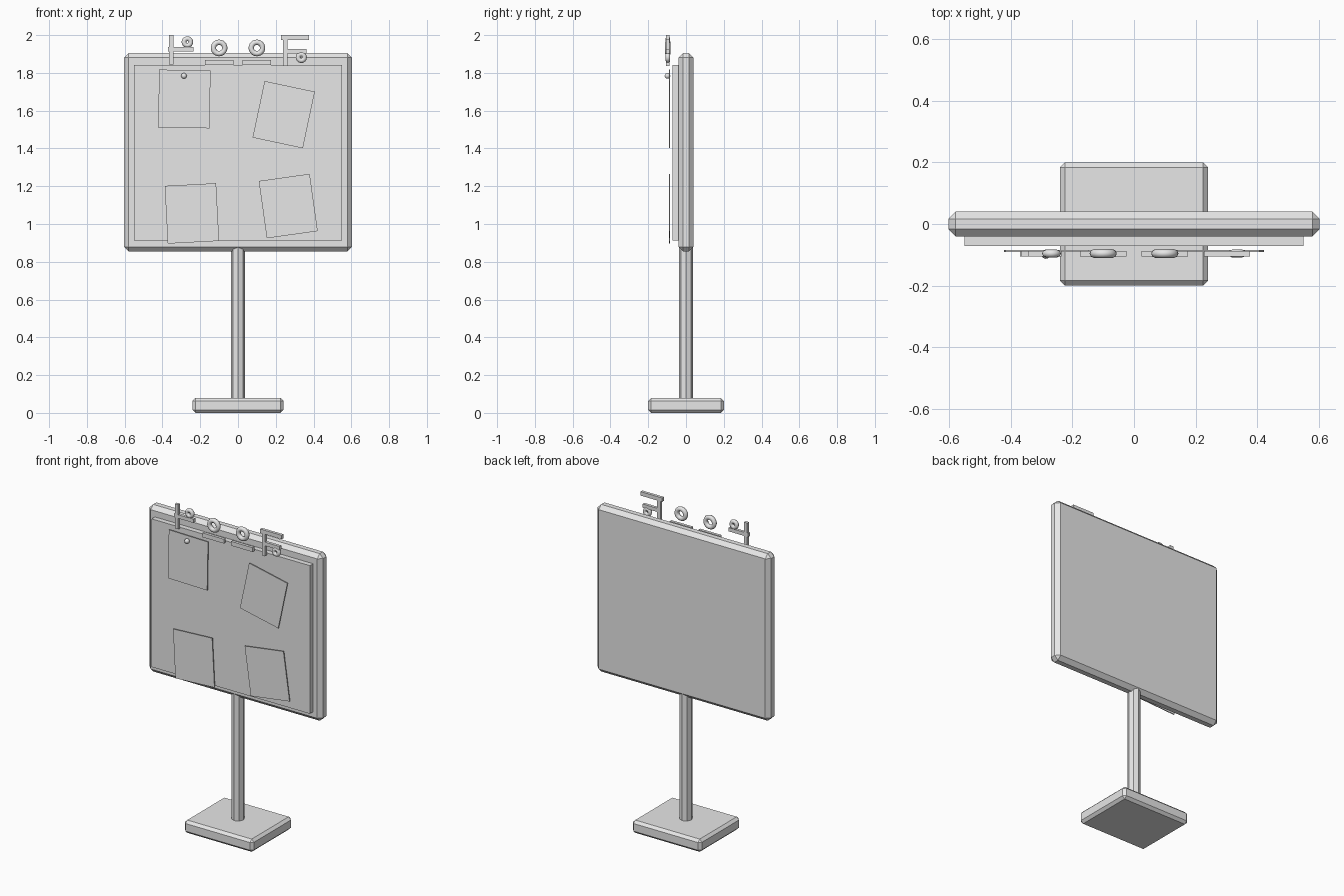
import bpy
from math import radians

cube = bpy.data.objects.get("Cube")
if cube:
    bpy.data.objects.remove(cube, do_unlink=True)

grey = bpy.data.materials.new("light_grey")
grey.use_nodes = True
colour = (0.8, 0.8, 0.8, 1)
grey.diffuse_color = colour
grey.node_tree.nodes["Principled BSDF"].inputs["Base Color"].default_value = colour


def finish(name, smooth=False):
    ob = bpy.context.object
    ob.name = name
    ob.data.materials.append(grey)
    if smooth:
        bpy.ops.object.shade_smooth()
    return ob


def box(name, x, y, z, bevel=0, turn=0):
    """Box from (min, max) ranges, optionally chamfered and turned in the front plane."""
    spans = (x, y, z)
    bpy.ops.mesh.primitive_cube_add(size=1, location=[(a + b) / 2 for a, b in spans])
    ob = finish(name)
    ob.scale = [b - a for a, b in spans]
    bpy.ops.object.transform_apply(location=False, rotation=False, scale=True)
    ob.rotation_euler.y = radians(-turn)
    if bevel:
        mod = ob.modifiers.new("chamfer", 'BEVEL')
        mod.width = bevel
        mod.segments = 1
    return ob


def ring(name, x, z, major, minor):
    bpy.ops.mesh.primitive_torus_add(
        location=(x, -0.096, z), rotation=(radians(90), 0, 0),
        major_radius=major, minor_radius=minor, major_segments=24, minor_segments=8)
    return finish(name, True)


# Stand
box("base", (-0.24, 0.24), (-0.2, 0.2), (0, 0.08), 0.016)
bpy.ops.mesh.primitive_cylinder_add(vertices=8, radius=0.038, depth=0.86, location=(0, 0, 0.47))
finish("post")

# Board
box("board_frame", (-0.603, 0.603), (-0.04, 0.04), (0.855, 1.905), 0.024)
box("board_panel", (-0.55, 0.55), (-0.072, -0.03), (0.912, 1.843))

# Pinned sheets: centre x, centre z, turn in degrees
sheets = {
    "top_right": (-0.284, 1.662, -1),
    "top_left": (0.242, 1.579, -12),
    "bottom_right": (-0.244, 1.056, 3),
    "bottom_left": (0.266, 1.095, 8),
}
for place, (x, z, turn) in sheets.items():
    box("sheet_" + place, (x - 0.136, x + 0.136), (-0.091, -0.085),
        (z - 0.153, z + 0.153), turn=turn)
bpy.ops.mesh.primitive_uv_sphere_add(segments=16, ring_count=8, radius=0.015,
                                     location=(-0.286, -0.098, 1.784))
finish("pin", True)

# Middle ornaments: a ring above a short bar on each side
deep = (-0.105, -0.087)
for side, s in (("right", -1), ("left", 1)):
    ring("large_ring_" + side, s * 0.1, 1.932, 0.03, 0.0142)
    box("short_bar_" + side, sorted((s * 0.025, s * 0.175)), deep, (1.841, 1.868))

# Right ornament
box("right_upright", (-0.365, -0.342), deep, (1.845, 2.0))
box("right_arm", (-0.37, -0.236), deep, (1.914, 1.937))
ring("small_ring_right", -0.268, 1.963, 0.018, 0.0125)

# Left ornament
box("left_upright", (0.239, 0.261), deep, (1.837, 1.985))
box("left_top_arm", (0.227, 0.377), deep, (1.975, 2.0))
box("left_middle_arm", (0.25, 0.363), deep, (1.903, 1.926))
ring("small_ring_left", 0.335, 1.882, 0.017, 0.0125)
